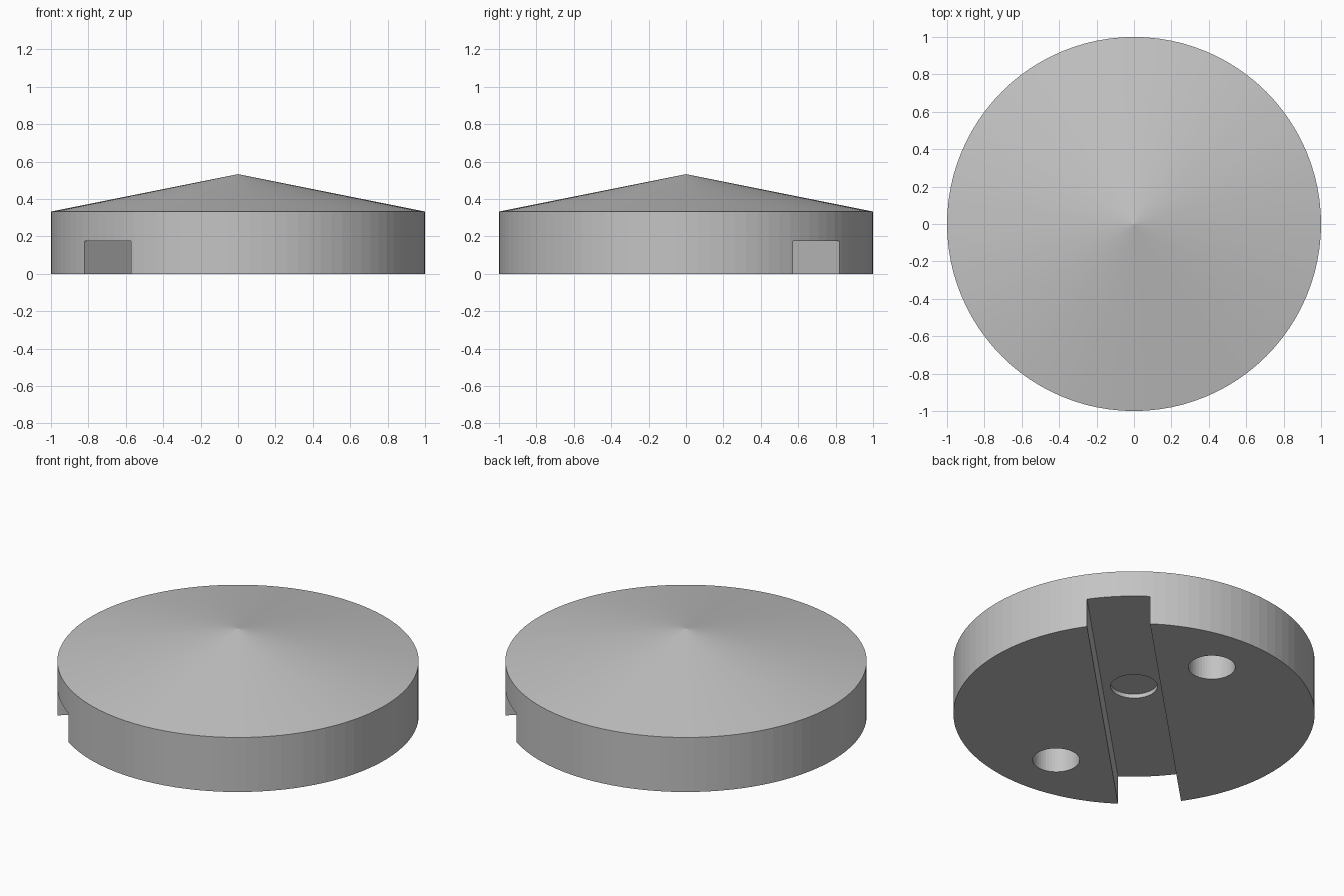
import bpy
import math

cube = bpy.data.objects.get("Cube")
if cube:
    bpy.data.objects.remove(cube, do_unlink=True)

WALL, PEAK = 0.333, 0.533
SLOT_WIDTH, SLOT_DEPTH = 0.35, 0.175
HOLE_RADIUS, HOLE_DEPTH, HOLE_OFFSET = 0.13, 0.2, 0.67
BELOW = 0.1      # how far cutters reach under the base
SIDES = 96

grey = bpy.data.materials.new("plain grey")
grey.use_nodes = True
colour = (0.55, 0.55, 0.55, 1)
grey.diffuse_color = colour
grey.node_tree.nodes["Principled BSDF"].inputs["Base Color"].default_value = colour


def name_active(name):
    obj = bpy.context.active_object
    obj.name = name
    obj.data.materials.append(grey)
    return obj


def cylinder(name, radius, bottom, top, x=0, y=0, sides=SIDES):
    bpy.ops.mesh.primitive_cylinder_add(
        vertices=sides, radius=radius, depth=top - bottom,
        location=(x, y, (top + bottom) / 2))
    return name_active(name)


def cut(body, cutter):
    """Subtract the cutter from the body, then discard it."""
    cutter.hide_render = True
    mod = body.modifiers.new("cut", "BOOLEAN")
    mod.operation = "DIFFERENCE"
    mod.solver = "EXACT"
    mod.object = cutter
    bpy.ops.object.select_all(action="DESELECT")
    bpy.context.view_layer.objects.active = body
    body.select_set(True)
    bpy.ops.object.modifier_apply(modifier=mod.name)
    bpy.data.objects.remove(cutter, do_unlink=True)


# Round body: straight wall, top centre raised to a shallow cone
body = cylinder("disc_body", 1, 0, WALL)
bpy.ops.object.transform_apply(location=True, rotation=True, scale=True)
bpy.ops.object.mode_set(mode="EDIT")
bpy.ops.mesh.select_all(action="DESELECT")
bpy.ops.object.mode_set(mode="OBJECT")
for face in body.data.polygons:
    face.select = face.normal.z > 0.9
bpy.ops.object.mode_set(mode="EDIT")
bpy.ops.mesh.select_mode(type="FACE")
bpy.ops.mesh.poke()
bpy.ops.object.mode_set(mode="OBJECT")
for vert in body.data.vertices:
    if vert.co.z > 0.1 and vert.co.xy.length < 0.1:
        vert.co.z = PEAK

# Diagonal slot across the underside
bpy.ops.mesh.primitive_cube_add(
    size=1, location=(0, 0, (SLOT_DEPTH - BELOW) / 2),
    rotation=(0, 0, math.radians(45)))
slot = name_active("slot_cutter")
slot.scale = (3, SLOT_WIDTH, SLOT_DEPTH + BELOW)
cut(body, slot)

# Blind holes: front, back, and a shallow one in the slot
for y in (-HOLE_OFFSET, 0, HOLE_OFFSET):
    cut(body, cylinder("hole_cutter", HOLE_RADIUS, -BELOW, HOLE_DEPTH, y=y, sides=48))
